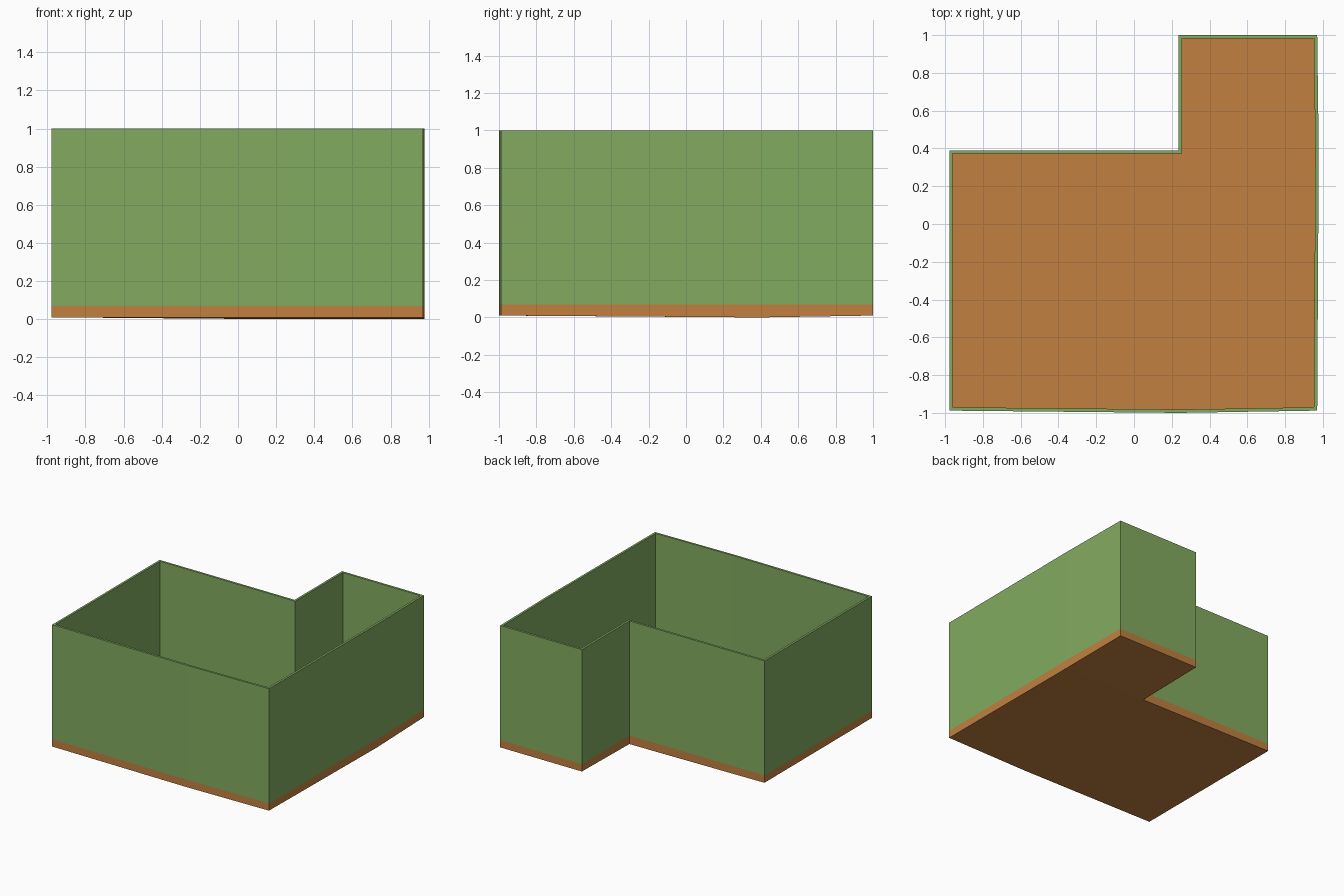
import bpy, bmesh

if "Cube" in bpy.data.objects:
    bpy.data.objects.remove(bpy.data.objects["Cube"])


def material(name, rgb):
    m = bpy.data.materials.new(name)
    lin = [((c / 255 + 0.055) / 1.055) ** 2.4 for c in rgb]
    m.diffuse_color = (*lin, 1)
    m.use_nodes = True
    m.node_tree.nodes["Principled BSDF"].inputs["Base Color"].default_value = m.diffuse_color
    return m


green = material("wall green", (131, 171, 96))
brown = material("floor brown", (193, 128, 64))

# L-shaped plan, counter-clockwise, with a mid point on the front and right walls
OUTER = [(-0.978, -0.988), (0.236, -1.0), (0.97, -0.988), (0.978, 0.39),
         (0.97, 1.0), (0.236, 1.0), (0.236, 0.39), (-0.978, 0.39)]
T = 0.018
INSET = [(T, T), (T, T), (-T, T), (-T, -T), (-T, -T), (T, -T), (T, -T), (T, -T)]
INNER = [(x + dx, y + dy) for (x, y), (dx, dy) in zip(OUTER, INSET)]
FLOOR_TOP = 0.07
N = len(OUTER)


def finish(bm, name, mat):
    bmesh.ops.recalc_face_normals(bm, faces=bm.faces)
    me = bpy.data.meshes.new(name)
    bm.to_mesh(me)
    bm.free()
    me.materials.append(mat)
    ob = bpy.data.objects.new(name, me)
    bpy.context.collection.objects.link(ob)


# Floor slab: underside sags slightly along the line of the notch
bm = bmesh.new()
low = [bm.verts.new((x, y, 0.0 if y == 0.39 and x > 0 else 0.01)) for x, y in OUTER]
top = [bm.verts.new((x, y, FLOOR_TOP)) for x, y in OUTER]
for ring in (low, top):
    for quad in ((0, 1, 6, 7), (1, 2, 3, 6), (6, 3, 4, 5)):
        bm.faces.new([ring[i] for i in quad])
for i in range(N):
    j = (i + 1) % N
    bm.faces.new((low[i], low[j], top[j], top[i]))
finish(bm, "floor_slab", brown)

# Thin walls standing on the slab edge, open at the top
bm = bmesh.new()
rings = [[bm.verts.new((x, y, z)) for x, y in plan]
         for plan, z in ((OUTER, FLOOR_TOP), (OUTER, 1.0), (INNER, 1.0), (INNER, FLOOR_TOP))]
for k in range(4):
    a, b = rings[k], rings[(k + 1) % 4]
    for i in range(N):
        j = (i + 1) % N
        bm.faces.new((a[i], a[j], b[j], b[i]))
finish(bm, "walls", green)
